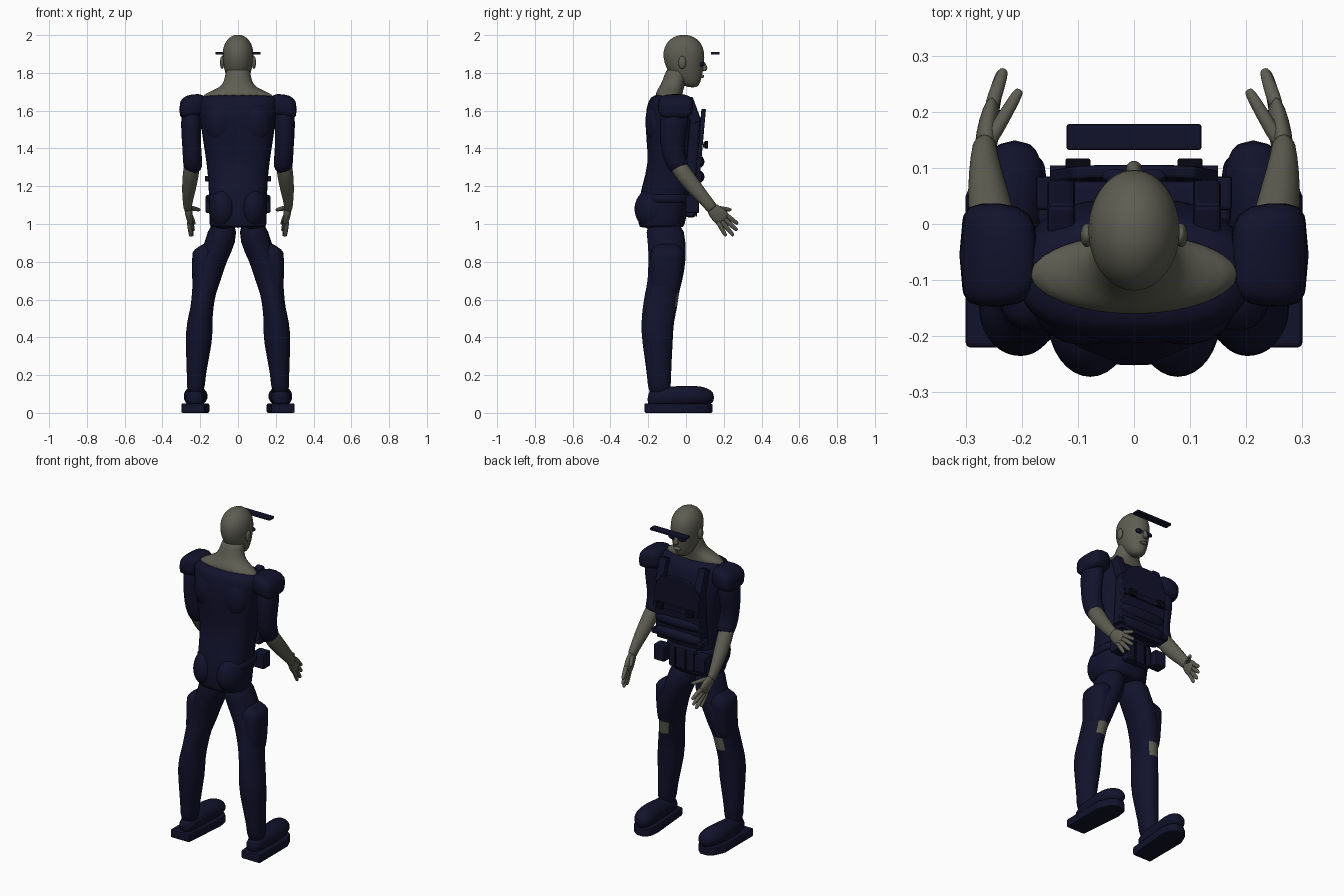
import bpy
import bmesh
import math
from mathutils import Vector, Matrix

cube = bpy.data.objects.get("Cube")
if cube:
    bpy.data.objects.remove(cube, do_unlink=True)


def material(name, rgb):
    mat = bpy.data.materials.new(name)
    mat.use_nodes = True
    mat.diffuse_color = (*rgb, 1)
    shader = mat.node_tree.nodes["Principled BSDF"]
    shader.inputs["Base Color"].default_value = (*rgb, 1)
    shader.inputs["Roughness"].default_value = 0.8
    return mat


navy = material("navy cloth", (0.006, 0.006, 0.025))
skin = material("grey skin", (0.11, 0.11, 0.085))
black = material("black buckle", (0.002, 0.002, 0.006))


def finish(name, bm, mat, mirror=False, smooth=False, bevel=0):
    """Turn a bmesh into an object, optionally mirrored, smoothed or bevelled."""
    bmesh.ops.recalc_face_normals(bm, faces=bm.faces)
    mesh = bpy.data.meshes.new(name)
    bm.to_mesh(mesh)
    bm.free()
    mesh.materials.append(mat)
    obj = bpy.data.objects.new(name, mesh)
    bpy.context.scene.collection.objects.link(obj)
    if bevel:
        mod = obj.modifiers.new("bevel", "BEVEL")
        mod.width, mod.segments = bevel, 2
    if smooth:
        for poly in mesh.polygons:
            poly.use_smooth = True
        obj.modifiers.new("subdivide", "SUBSURF").levels = 1
        obj.modifiers["subdivide"].render_levels = 1
    if mirror:
        obj.modifiers.new("mirror", "MIRROR")
    return obj


def loft(name, sections, mat, mirror=False, axis=None, power=1.0, sides=24):
    """Skin rings given as (x, y, z, half width, half depth) along a path."""
    bm = bmesh.new()
    points = [Vector(s[:3]) for s in sections]
    rings = []
    for i, (x, y, z, wide, deep) in enumerate(sections):
        t = Vector(axis) if axis else points[min(i + 1, len(points) - 1)] - points[max(i - 1, 0)]
        t.normalize()
        side = Vector((0, 1, 0)) if abs(t.x) > 0.9 else Vector((1, 0, 0))
        u = (side - t * side.dot(t)).normalized()
        v = t.cross(u)
        ring = []
        for k in range(sides):
            a = math.tau * k / sides
            c, s = math.cos(a), math.sin(a)
            c = math.copysign(abs(c) ** power, c)
            s = math.copysign(abs(s) ** power, s)
            ring.append(bm.verts.new(points[i] + u * c * wide + v * s * deep))
        rings.append(ring)
    for low, high in zip(rings, rings[1:]):
        for k in range(sides):
            j = (k + 1) % sides
            bm.faces.new((low[k], low[j], high[j], high[k]))
    bm.faces.new(rings[0])
    bm.faces.new(rings[-1])
    return finish(name, bm, mat, mirror, smooth=True)


def ball(name, loc, radii, mat, mirror=False):
    bm = bmesh.new()
    bmesh.ops.create_uvsphere(bm, u_segments=16, v_segments=10, radius=1,
                              matrix=Matrix.LocRotScale(Vector(loc), None, Vector(radii)))
    return finish(name, bm, mat, mirror, smooth=True)


def box(name, loc, size, mat, tilt=0, mirror=False, bevel=0.0):
    bm = bmesh.new()
    turn = Matrix.Rotation(tilt, 3, "X").to_quaternion()
    bmesh.ops.create_cube(bm, size=1, matrix=Matrix.LocRotScale(Vector(loc), turn, Vector(size)))
    return finish(name, bm, mat, mirror, bevel=bevel)


def prism(name, outline, offset, mat, mirror=False, bevel=0.0):
    """Extrude an outline of 3D points by an offset."""
    bm = bmesh.new()
    face = bm.faces.new([bm.verts.new(p) for p in outline])
    extruded = bmesh.ops.extrude_face_region(bm, geom=[face])["geom"]
    bmesh.ops.translate(bm, vec=offset, verts=[g for g in extruded if isinstance(g, bmesh.types.BMVert)])
    return finish(name, bm, mat, mirror, bevel=bevel)


UP = (0, 0, 1)

# Head and neck
loft("head", [(0, .035, 1.722, .025, .025), (0, .02, 1.745, .048, .056), (0, 0, 1.79, .067, .087),
              (0, -.01, 1.85, .08, .107), (0, -.012, 1.91, .085, .112), (0, -.012, 1.96, .072, .094),
              (0, -.012, 1.992, .042, .055), (0, -.012, 2.002, .012, .015)], skin, axis=UP)
loft("neck", [(0, -.09, 1.65, .2, .07), (0, -.09, 1.685, .19, .072), (0, -.085, 1.708, .13, .07),
              (0, -.07, 1.735, .078, .064), (0, -.05, 1.79, .068, .064), (0, -.04, 1.83, .06, .06)],
     skin, axis=UP)
loft("nose", [(0, .088, 1.865, .008, .008), (0, .097, 1.835, .012, .015),
              (0, .1, 1.818, .017, .016), (0, .092, 1.808, .01, .01)], skin, axis=UP, sides=12)
ball("lips", (0, .083, 1.782), (.026, .014, .01), skin)
ball("ear", (.084, -.02, 1.855), (.012, .022, .034), skin, mirror=True)
ball("eye_lens", (.034, .085, 1.845), (.024, .014, .013), navy, mirror=True)
box("floating_visor", (0, .155, 1.904), (.24, .046, .014), navy, bevel=.004)

# Torso in a fitted uniform
loft("torso", [(0, -.13, .98, .148, .115), (0, -.13, .985, .152, .122), (0, -.12, 1.1, .154, .135),
               (0, -.105, 1.2, .156, .13), (0, -.087, 1.32, .166, .11), (0, -.08, 1.45, .188, .132),
               (0, -.083, 1.58, .205, .134), (0, -.09, 1.65, .215, .112), (0, -.095, 1.69, .195, .08)],
     navy, axis=UP, power=.8)
ball("buttock", (.078, -.165, 1.08), (.08, .112, .115), navy, mirror=True)
ball("shoulder_blade", (.09, -.15, 1.54), (.09, .068, .12), navy, mirror=True)

# Vest with tilted front panel, rolls, straps and buckles
half = [(.15, .045, 1.2), (.15, .072, 1.5), (.11, .08, 1.59), (.05, .082, 1.61)]
prism("vest_panel", half + [(-x, y, z) for x, y, z in reversed(half)], (0, .024, 0), navy, bevel=.006)
box("vest_backing", (0, .035, 1.38), (.3, .06, .36), navy, tilt=-.08, bevel=.015)
for level, height in enumerate((1.25, 1.33)):
    loft("vest_roll", [(-.15, .06, height, .022, .025), (-.13, .065, height, .034, .036),
                       (.13, .065, height, .034, .036), (.15, .06, height, .022, .025)], navy, sides=16)
box("chest_strap", (0, .097, 1.42), (.3, .012, .03), navy, tilt=-.08)
box("vest_buckle", (.1, .108, 1.42), (.045, .018, .04), black, mirror=True, bevel=.004)
box("side_buckle", (.15, .055, 1.24), (.05, .06, .03), navy, mirror=True, bevel=.006)
box("shoulder_strap", (.13, .03, 1.6), (.05, .06, .14), navy, tilt=.35, mirror=True, bevel=.01)

# Belt, pouches and front flap
loft("belt", [(0, -.105, 1.11, .158, .135), (0, -.105, 1.115, .164, .14),
              (0, -.105, 1.155, .164, .14), (0, -.105, 1.16, .158, .135)], navy, axis=UP, power=.8)
box("belt_pouch", (.135, .035, 1.105), (.075, .07, .095), navy, mirror=True, bevel=.01)
box("front_flap", (0, .025, 1.1), (.17, .05, .13), navy, bevel=.012)
for x in (-.035, .035):
    box("flap_strip", (x, .053, 1.1), (.008, .008, .12), black)

# Arms
loft("shoulder_pad", [(.17, -.06, 1.63, .06, .045), (.2, -.055, 1.63, .092, .062),
                      (.28, -.055, 1.62, .095, .064), (.312, -.055, 1.605, .08, .042)],
     navy, mirror=True, axis=(1, 0, 0), power=.6)
loft("sleeve", [(.24, -.06, 1.64, .06, .08), (.25, -.065, 1.52, .054, .075), (.245, -.075, 1.4, .049, .062),
                (.24, -.055, 1.33, .052, .058), (.237, -.02, 1.28, .05, .052)], navy, mirror=True)
loft("forearm", [(.24, -.07, 1.35, .042, .045), (.25, -.01, 1.26, .044, .047), (.262, .06, 1.175, .036, .04),
                 (.268, .125, 1.1, .023, .03), (.265, .145, 1.075, .022, .034)], skin, mirror=True)
loft("palm", [(.266, .125, 1.095, .02, .028), (.262, .155, 1.065, .021, .042),
              (.255, .19, 1.03, .018, .046), (.25, .205, 1.015, .012, .04)], skin, mirror=True, sides=16)

# Fingers fan out from the palm
knuckles = [((.25, .222, 1.04), (.232, .275, 1.0)), ((.252, .212, 1.02), (.236, .272, .965)),
            ((.254, .196, 1.005), (.242, .252, .937)), ((.257, .176, 1.0), (.25, .212, .935)),
            ((.25, .16, 1.085), (.203, .24, 1.075))]
for root, tip in knuckles:
    root, tip = Vector(root), Vector(tip)
    loft("finger", [(*root.lerp(tip, f), r, r) for f, r in
                    ((-.3, .013), (.1, .014), (.6, .012), (.93, .01), (1, .006))],
         skin, mirror=True, sides=10)

# Legs, with bare patches on the front of the knees
leg = loft("leg", [(.078, -.12, 1.02, .072, .105), (.09, -.1, .9, .083, .1), (.145, -.1, .8, .082, .1),
                   (.165, -.11, .7, .075, .092), (.18, -.127, .64, .064, .09), (.19, -.137, .56, .06, .093),
                   (.204, -.152, .48, .068, .086), (.206, -.152, .38, .074, .083),
                   (.222, -.142, .2, .047, .062), (.225, -.14, .08, .05, .062)],
           navy, mirror=True, axis=UP)
leg.data.materials.append(skin)
for poly in leg.data.polygons:
    if .56 < poly.center.z < .64 and poly.normal.y > .75:
        poly.material_index = 1
loft("thigh_holster", [(.15, -.1, .905, .02, .05), (.17, -.1, .86, .07, .085), (.172, -.1, .845, .072, .092),
                       (.185, -.11, .66, .058, .08), (.188, -.115, .61, .05, .07)],
     navy, mirror=True, axis=UP, power=.75)

# Boots
loft("boot", [(.225, -.205, .07, .03, .035), (.225, -.17, .08, .05, .055), (.23, -.04, .085, .056, .058),
              (.225, .05, .09, .066, .056), (.216, .115, .088, .056, .046), (.212, .15, .08, .025, .025)],
     navy, mirror=True, axis=(0, 1, 0))
prism("boot_sole", [(.175, -.22, 0), (.3, -.22, 0), (.3, .05, 0), (.275, .11, 0),
                    (.235, .14, 0), (.19, .14, 0), (.16, .11, 0), (.152, .05, 0)],
      (0, 0, .05), navy, mirror=True, bevel=.008)
